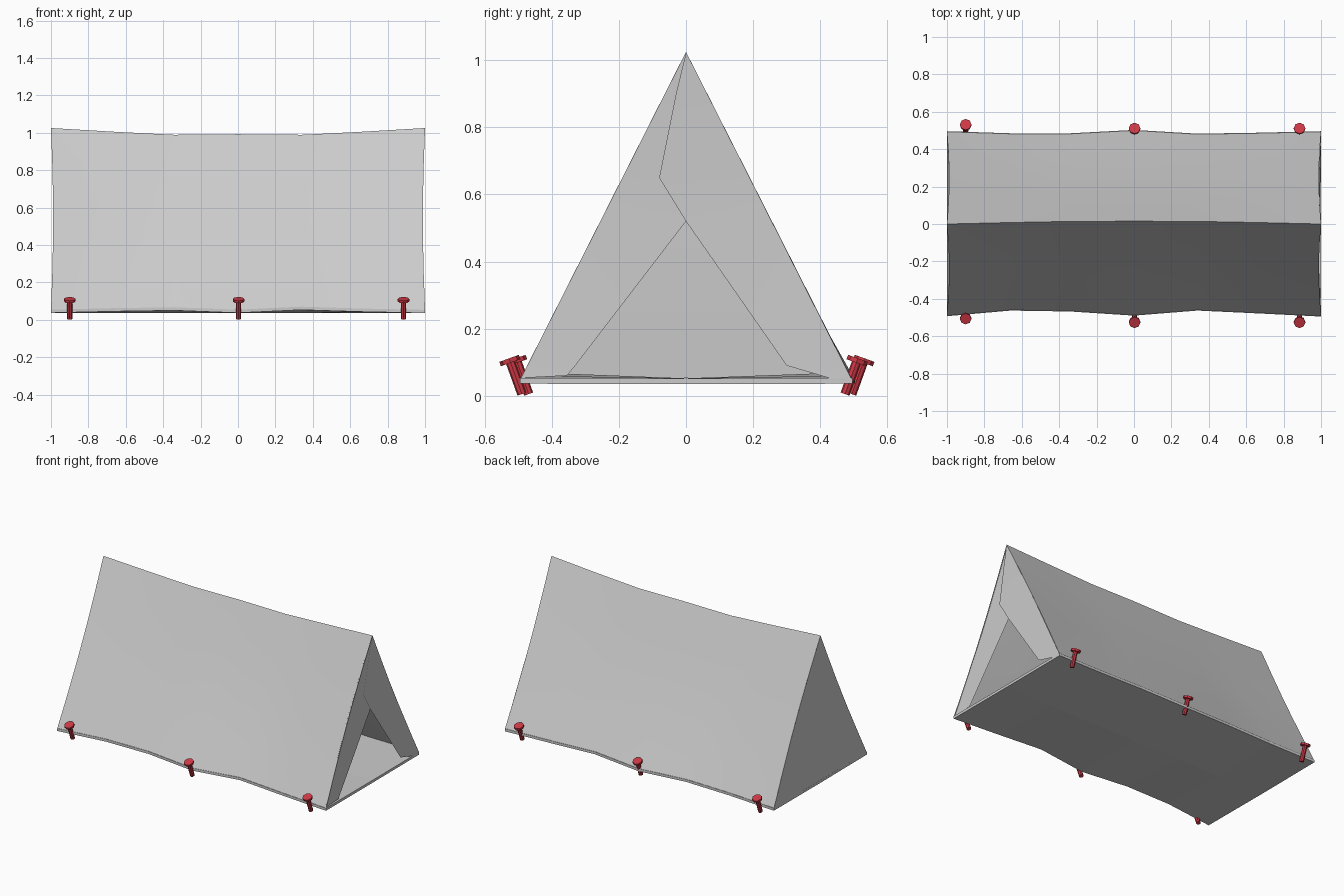
import bpy, bmesh, math
from mathutils import Vector, Matrix

if "Cube" in bpy.data.objects:
    bpy.data.objects.remove(bpy.data.objects["Cube"])

XS = [-1, -0.66, -0.34, 0, 0.34, 0.66, 1]
RIDGE_Y = [0, 0.008, 0.014, 0.015, 0.014, 0.008, 0]
RIDGE_Z = [1.025, 1.005, 0.989, 0.992, 0.989, 1.005, 1.025]
FRONT_Y = [-0.49, -0.46, -0.465, -0.487, -0.46, -0.475, -0.492]
BACK_Y = [0.493, 0.482, 0.482, 0.5, 0.48, 0.485, 0.493]
BASE_Z = [0.054, 0.062, 0.067, 0.054, 0.07, 0.06, 0.053]
ROWS = 6


def make(name, verts, faces, smooth=False):
    me = bpy.data.meshes.new(name)
    me.from_pydata(verts, [], faces)
    ob = bpy.data.objects.new(name, me)
    bpy.context.collection.objects.link(ob)
    bm = bmesh.new()
    bm.from_mesh(me)
    bmesh.ops.recalc_face_normals(bm, faces=bm.faces)
    bm.to_mesh(me)
    bm.free()
    if smooth:
        me.polygons.foreach_set("use_smooth", [True] * len(me.polygons))
    return ob


def grid_faces(cols, rows):
    return [(c * rows + r, c * rows + r + 1, (c + 1) * rows + r + 1, (c + 1) * rows + r)
            for c in range(cols - 1) for r in range(rows - 1)]


def end_x(v):
    # end edges are pulled slightly inward at mid height
    return 1 - 0.012 * math.sin(math.pi * v)


# sloping roof sheets, sagging between the end frames
def roof(name, edge):
    verts = []
    for i, x in enumerate(XS):
        for r in range(ROWS):
            v = r / (ROWS - 1)
            sag = 0.012 * math.sin(math.pi * v) * (1 - x * x)
            y = RIDGE_Y[i] + (edge[i] - RIDGE_Y[i]) * v
            y -= math.copysign(sag, edge[i])
            z = RIDGE_Z[i] + (BASE_Z[i] - RIDGE_Z[i]) * v - sag * 0.5
            verts.append((x * end_x(v), y, z))
    return make(name, verts, grid_faces(len(XS), ROWS), True)


roof("front_roof", FRONT_Y)
roof("back_roof", BACK_Y)

# thin wavy groundsheet
verts = []
for i, x in enumerate(XS):
    f, b, z = FRONT_Y[i] - 0.003, BACK_Y[i] + 0.003, BASE_Z[i]
    verts += [(x, f, z), (x, 0, 0.052), (x, b, z),
              (x, b, z - 0.017), (x, 0, 0.035), (x, f, z - 0.017)]
n = len(XS)
faces = [(6 * c + k, 6 * c + (k + 1) % 6, 6 * c + 6 + (k + 1) % 6, 6 * c + 6 + k)
         for c in range(n - 1) for k in range(6)]
for s in (0, 6 * (n - 1)):
    faces += [(s, s + 1, s + 4, s + 5), (s + 1, s + 2, s + 3, s + 4)]
make("groundsheet", verts, faces)

# closed end wall
verts = []
for r in range(ROWS):
    v = r / (ROWS - 1)
    z = 1.025 + (0.053 - 1.025) * v
    verts += [(-end_x(v), -0.49 * v, z), (-end_x(v), 0.493 * v, z)]
faces = [(2 * r, 2 * r + 1, 2 * r + 3, 2 * r + 2) for r in range(1, ROWS - 1)]
faces.append((0, 3, 2))
make("closed_end", verts, faces)


# overlapping door flaps: outer edge and free edge bridged level by level
def flap(name, outer, free, inset):
    pts = [p for pair in zip(outer, free) for p in pair]
    verts = [(end_x((1.025 - z) / 0.972) - inset, y, z) for y, z in pts]
    faces = [(2 * k, 2 * k + 1, 2 * k + 3, 2 * k + 2) for k in range(len(outer) - 1)]
    make(name, verts, faces, True)


def slope(side, z):
    return (side * 0.492 * (1.025 - z) / 0.972, z)


zs = [1.02, 0.9, 0.65, 0.52, 0.09, 0.053]
flap("right_door_flap", [slope(1, z) for z in zs],
     [(0, 1.022), (-0.03, 0.9), (-0.08, 0.65), (0, 0.52), (0.3, 0.09), (0.43, 0.052)], 0)
flap("left_door_flap", [slope(-1, z) for z in zs],
     [(0, 1.022), (0.01, 0.9), (0.03, 0.65), (0, 0.52), (-0.33, 0.09), (-0.355, 0.06)], 0.006)

# red pegs, tilted outward at the head
red = bpy.data.materials.new("peg_red")
red.diffuse_color = (0.62, 0.04, 0.06, 1)
red.use_nodes = True
red.node_tree.nodes["Principled BSDF"].inputs["Base Color"].default_value = red.diffuse_color


def peg(name, x, head_y):
    side = math.copysign(1, head_y)
    head = Vector((x, head_y, 0.105))
    foot = Vector((x, head_y - side * 0.036, 0.005))
    axis = head - foot
    rot = axis.to_track_quat('Z', 'Y').to_matrix().to_4x4()
    bm = bmesh.new()
    for c, rad, h in (((head + foot) / 2, 0.014, axis.length), (head, 0.031, 0.014)):
        bmesh.ops.create_cone(bm, cap_ends=True, segments=8, radius1=rad, radius2=rad,
                              depth=h, matrix=Matrix.Translation(c) @ rot)
    me = bpy.data.meshes.new(name)
    bm.to_mesh(me)
    bm.free()
    me.materials.append(red)
    bpy.context.collection.objects.link(bpy.data.objects.new(name, me))


for label, ys in (("front_peg", (-0.505, -0.525, -0.525)), ("back_peg", (0.53, 0.51, 0.51))):
    for k, (x, y) in enumerate(zip((-0.9, 0.003, 0.885), ys)):
        peg(f"{label}_{k + 1}", x, y)
